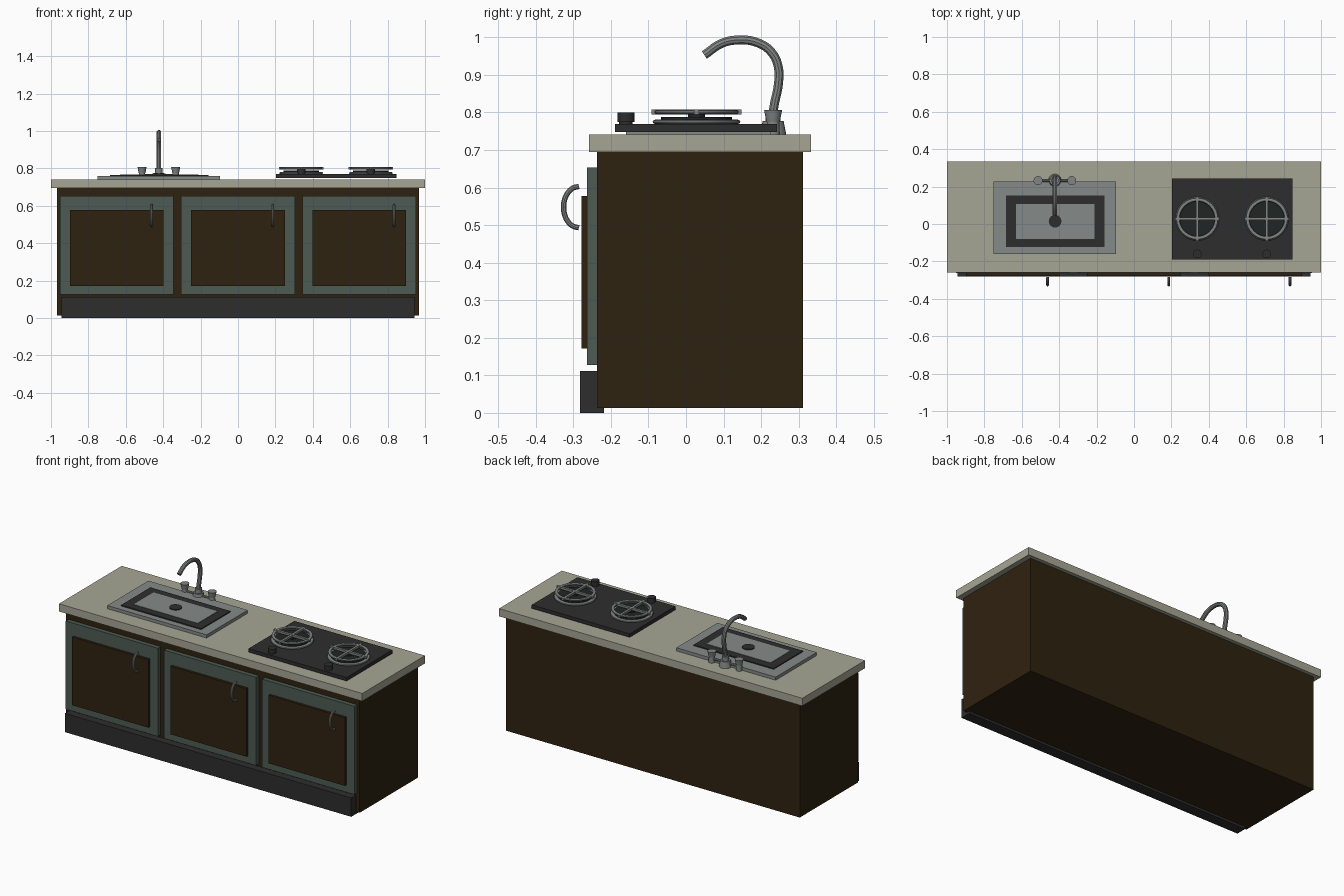
import bpy, math
from math import cos, sin, pi

if "Cube" in bpy.data.objects:
    bpy.data.objects.remove(bpy.data.objects["Cube"])


def material(name, rgb):
    m = bpy.data.materials.new(name)
    m.diffuse_color = (*rgb, 1)
    m.use_nodes = True
    m.node_tree.nodes["Principled BSDF"].inputs["Base Color"].default_value = m.diffuse_color
    return m


WOOD = material("dark_wood", (0.028, 0.016, 0.005))
TEAL = material("grey_green_paint", (0.075, 0.105, 0.088))
STONE = material("counter_stone", (0.38, 0.38, 0.30))
STEEL = material("steel", (0.235, 0.255, 0.25))
CHROME = material("chrome", (0.22, 0.235, 0.23))
BLACK = material("charcoal", (0.027, 0.027, 0.027))
IRON = material("burner_iron", (0.014, 0.018, 0.016))


def finish(name, mat, smooth=False):
    o = bpy.context.object
    o.name = name
    o.data.materials.clear()
    o.data.materials.append(mat)
    if smooth:
        bpy.ops.object.shade_smooth_by_angle(angle=math.radians(35))
    return o


def box(name, mat, x0, x1, y0, y1, z0, z1):
    bpy.ops.mesh.primitive_cube_add(
        size=1, location=((x0 + x1) / 2, (y0 + y1) / 2, (z0 + z1) / 2))
    bpy.context.object.scale = (x1 - x0, y1 - y0, z1 - z0)
    bpy.ops.object.transform_apply(location=False, rotation=False)
    return finish(name, mat)


def cone(name, mat, x, y, z0, z1, r0, r1=None, sides=24):
    bpy.ops.mesh.primitive_cone_add(
        vertices=sides, radius1=r0, radius2=r0 if r1 is None else r1,
        depth=z1 - z0, location=(x, y, (z0 + z1) / 2))
    return finish(name, mat, True)


def ring(name, mat, x, y, z, r, minor, height):
    bpy.ops.mesh.primitive_torus_add(
        major_radius=r, minor_radius=minor, major_segments=32,
        minor_segments=10, location=(x, y, z))
    bpy.context.object.scale.z = height / (2 * minor)
    bpy.ops.object.transform_apply(location=False, rotation=False)
    return finish(name, mat, True)


def tube(name, mat, pts, r):
    c = bpy.data.curves.new(name, 'CURVE')
    c.dimensions = '3D'
    c.bevel_depth = r
    c.bevel_resolution = 3
    c.use_fill_caps = True
    s = c.splines.new('BEZIER')
    s.resolution_u = 5
    s.bezier_points.add(len(pts) - 1)
    for p, co in zip(s.bezier_points, pts):
        p.co = co
        p.handle_left_type = p.handle_right_type = 'AUTO'
    o = bpy.data.objects.new(name, c)
    bpy.context.collection.objects.link(o)
    bpy.ops.object.select_all(action='DESELECT')
    o.select_set(True)
    bpy.context.view_layer.objects.active = o
    bpy.ops.object.convert(target='MESH')
    return finish(name, mat, True)


# Cabinet, plinth and worktop
box("cabinet_body", WOOD, -0.968, 0.968, -0.237, 0.311, 0.013, 0.696)
box("plinth", BLACK, -0.944, 0.944, -0.282, -0.218, 0, 0.112)
box("worktop", STONE, -1, 1, -0.258, 0.333, 0.695, 0.741)

# Doors with raised panels and bow handles
for i, x in enumerate((-0.648, 0, 0.648), 1):
    box(f"door_frame_{i}", TEAL, x - 0.304, x + 0.304, -0.263, -0.236, 0.127, 0.653)
    box(f"door_panel_{i}", WOOD, x - 0.251, x + 0.251, -0.278, -0.262, 0.171, 0.577)
    arc = [(x + 0.186, -0.285 - 0.041 * sin(a), 0.548 + 0.055 * cos(a))
           for a in (pi * k / 8 for k in range(9))]
    tube(f"door_handle_{i}", CHROME, arc, 0.0075)

# Sink
box("sink_plate", STEEL, -0.75, -0.095, -0.16, 0.227, 0.741, 0.76)
box("sink_rim", BLACK, -0.685, -0.157, -0.123, 0.153, 0.755, 0.766)
box("sink_basin", STEEL, -0.632, -0.21, -0.08, 0.107, 0.76, 0.768)
cone("sink_drain", BLACK, -0.422, 0.015, 0.765, 0.773, 0.034)

# Tap with two valves
TX, TY = -0.423, 0.232
cone("tap_base", CHROME, TX, TY, 0.741, 0.777, 0.035, 0.028)
cone("tap_collar", CHROME, TX, TY, 0.775, 0.803, 0.02)
spout = [(0.228, 0.77), (0.235, 0.82), (0.246, 0.875), (0.246, 0.92),
         (0.228, 0.96), (0.19, 0.986), (0.14, 0.993), (0.095, 0.984), (0.049, 0.953)]
tube("tap_spout", CHROME, [(TX, y, z) for y, z in spout], 0.0125)
tube("valve_bar", CHROME, [(TX - 0.09, TY, 0.763), (TX + 0.09, TY, 0.763)], 0.007)
for side, x in (("left", TX - 0.09), ("right", TX + 0.09)):
    cone(f"valve_stem_{side}", CHROME, x, TY, 0.741, 0.78, 0.018, 0.016)
    cone(f"valve_cap_{side}", CHROME, x, TY, 0.775, 0.807, 0.018, 0.024)

# Hob with two burners
box("hob_plate", BLACK, 0.202, 0.848, -0.189, 0.242, 0.748, 0.769)
for i, x in enumerate((0.338, 0.71), 1):
    y = 0.028
    ring(f"burner_seat_{i}", CHROME, x, y, 0.775, 0.105, 0.012, 0.013)
    cone(f"burner_disc_{i}", IRON, x, y, 0.768, 0.788, 0.095)
    cone(f"burner_cap_{i}", IRON, x, y, 0.786, 0.796, 0.023)
    ring(f"pan_ring_{i}", CHROME, x, y, 0.801, 0.103, 0.0095, 0.013)
    box(f"pan_bar_x_{i}", CHROME, x - 0.12, x + 0.12, y - 0.007, y + 0.007, 0.795, 0.808)
    box(f"pan_bar_y_{i}", CHROME, x - 0.007, x + 0.007, y - 0.12, y + 0.12, 0.7952, 0.8078)
    cone(f"knob_stem_{i}", BLACK, x, -0.16, 0.768, 0.778, 0.018)
    cone(f"knob_{i}", BLACK, x, -0.16, 0.774, 0.8, 0.023)
